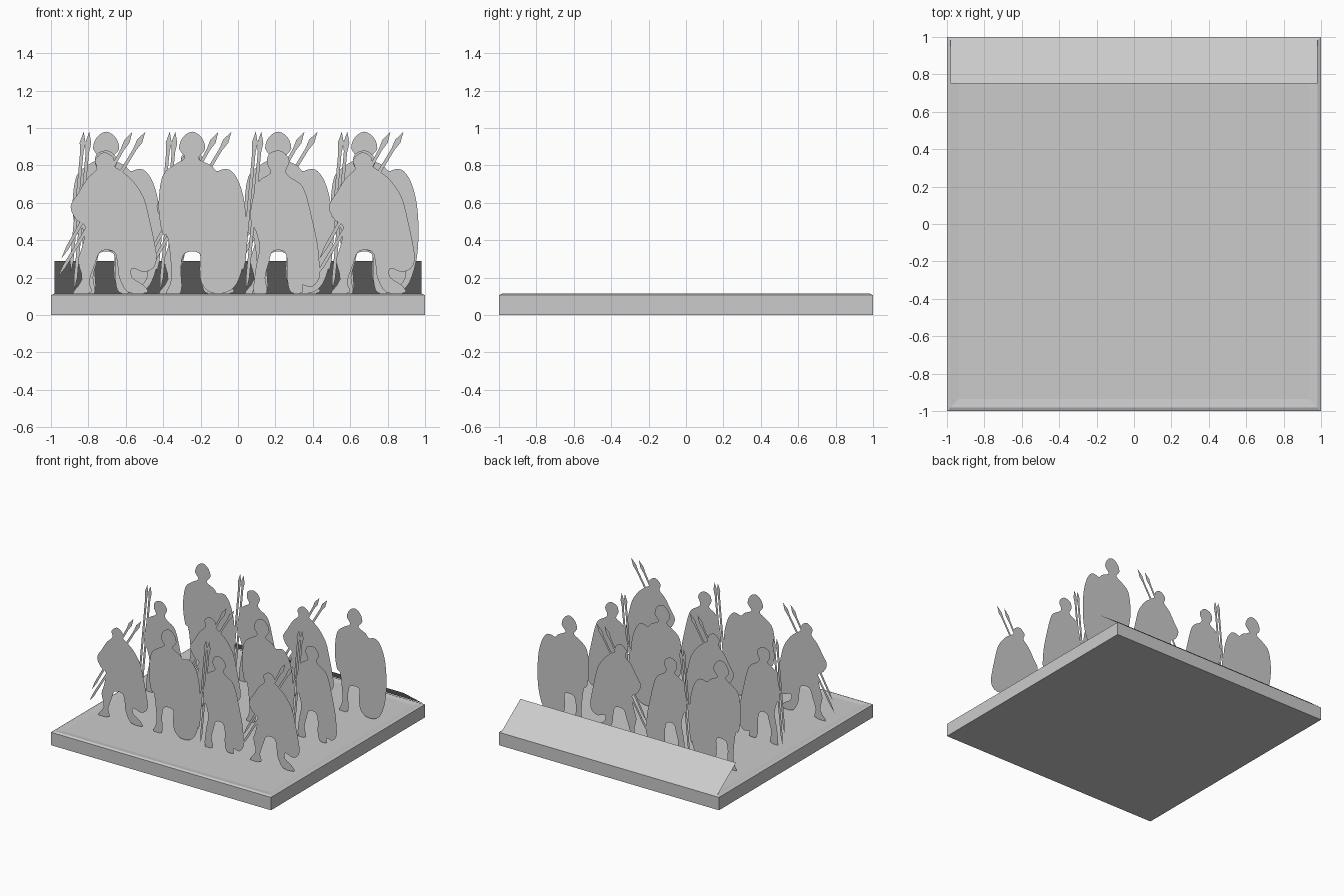
import bpy, bmesh
from mathutils import Vector

default = bpy.data.objects.get("Cube")
if default:
    bpy.data.objects.remove(default, do_unlink=True)

# One plain grey for everything
grey = bpy.data.materials.new("stone_grey")
grey.use_nodes = True
GREY = (0.6, 0.6, 0.6, 1)
grey.diffuse_color = GREY
grey.node_tree.nodes["Principled BSDF"].inputs["Base Color"].default_value = GREY


def finish(bm, name, location=(0, 0, 0)):
    """Turn a bmesh into a named, coloured object."""
    mesh = bpy.data.meshes.new(name)
    bm.to_mesh(mesh)
    bm.free()
    mesh.materials.append(grey)
    obj = bpy.data.objects.new(name, mesh)
    obj.location = location
    bpy.context.collection.objects.link(obj)
    return obj


def smooth_loop(points, steps=3):
    """Closed Catmull-Rom curve through the outline points."""
    result = []
    count = len(points)
    for i in range(count):
        a, b, c, d = (points[(i + k) % count] for k in (-1, 0, 1, 2))
        for s in range(steps):
            t = s / steps
            result.append(0.5 * (2 * b + (c - a) * t
                                 + (2 * a - 5 * b + 4 * c - d) * t * t
                                 + (3 * b - a - 3 * c + d) * t ** 3))
    return result


def flat_face(bm, points):
    """A front-facing cut-out from x, z points."""
    bm.faces.new([bm.verts.new((p.x, 0, p.y)) for p in points])


def add_spear(bm, butt, tip):
    """Thin shaft with a leaf-shaped blade and a pointed butt."""
    butt, tip = Vector(butt) / 100, Vector(tip) / 100
    along = (tip - butt).normalized()
    side = Vector((along.y, -along.x))
    neck, belly = tip - along * 0.11, tip - along * 0.06
    heel = butt + along * 0.07
    shaft, blade = side * 0.009, side * 0.016
    flat_face(bm, [butt, heel + shaft, neck + shaft, belly + blade,
                   tip, belly - blade, neck - shaft, heel - shaft])


# Outlines in hundredths, from the left foot anticlockwise
CROUCHING = [
    (-18, 11), (-8, 12), (-9, 18), (-6, 27), (-3, 34), (4, 34), (6, 28), (7, 20),
    (12, 12), (22, 12), (20, 16), (14, 20), (14, 25), (20, 23), (25, 25), (27, 30),
    (26, 38), (23, 52), (20, 63), (14, 72), (8, 77), (4, 80), (4, 84), (-1, 87),
    (-6, 83), (-5, 78), (-10, 73), (-15, 65), (-19, 58), (-16, 51), (-11, 47),
    (-13, 36), (-15, 29), (-13, 19)]
TALL = [
    (-14, 11), (-6, 12), (-6, 25), (-4, 33), (4, 33), (4, 25), (5, 17), (10, 12),
    (18, 12), (24, 17), (28, 30), (29, 45), (28, 60), (25, 71), (21, 77), (17, 78),
    (13, 77), (10, 80), (4, 83), (4, 85), (7, 89), (5, 95), (0, 98), (-5, 95),
    (-7, 89), (-4, 84), (-10, 80), (-16, 74), (-18, 58), (-16, 44), (-13, 41), (-11, 20)]
STANDING = [
    (-13, 11), (-6, 12), (-7, 20), (-5, 28), (-3, 34), (3, 34), (5, 28), (5, 18),
    (7, 12), (13, 12), (13, 16), (18, 15), (22, 20), (22, 28), (21, 38), (18, 52),
    (15, 64), (12, 70), (6, 74), (4, 77), (6, 82), (4, 86), (0, 88), (-5, 86),
    (-6, 81), (-4, 76), (-10, 72), (-13, 65), (-15, 52), (-12, 45), (-10, 36), (-12, 25)]

# Each kind of soldier: name, outline, spears
KINDS = [
    ("crouching_soldier", CROUCHING, [((-26, 20), (21, 98)), ((-24, 30), (14, 98))]),
    ("tall_soldier", TALL, []),
    ("standing_soldier", STANDING, [((-17, 13), (-9, 98)), ((-19, 22), (-12, 98))]),
]

# Base slab with a low rim around a shallow sunken top
bm = bmesh.new()
bmesh.ops.create_cube(bm, size=2)
for v in bm.verts:
    v.co.z = 0.106 if v.co.z > 0 else 0
bm.normal_update()
top = max(bm.faces, key=lambda f: f.calc_center_median().z)
for width, height in ((0.025, 0.114), (0.065, 0.108)):
    bmesh.ops.inset_region(bm, faces=[top], thickness=width)
    for v in top.verts:
        v.co.z = height
finish(bm, "base_slab")

# Sloping label panel along the back edge
bm = bmesh.new()
bm.faces.new([bm.verts.new(p) for p in (
    (-0.98, 1, 0.11), (0.98, 1, 0.11), (0.98, 0.75, 0.29), (-0.98, 0.75, 0.29))])
bm.normal_update()
for f in bm.faces:
    if f.normal.z < 0:
        f.normal_flip()
finish(bm, "back_panel")

# Three ranks of four soldiers, the kinds shifting by one in each rank
for rank in range(3):
    for column in range(4):
        kind, outline, spears = KINDS[(column - rank) % len(KINDS)]
        bm = bmesh.new()
        flat_face(bm, smooth_loop([Vector(p) / 100 for p in outline]))
        for butt, tip in spears:
            add_spear(bm, butt, tip)
        finish(bm, f"{kind}_{rank + 1}_{column + 1}",
               (-0.705 + 0.46 * column, -0.55 + 0.55 * rank, 0))
